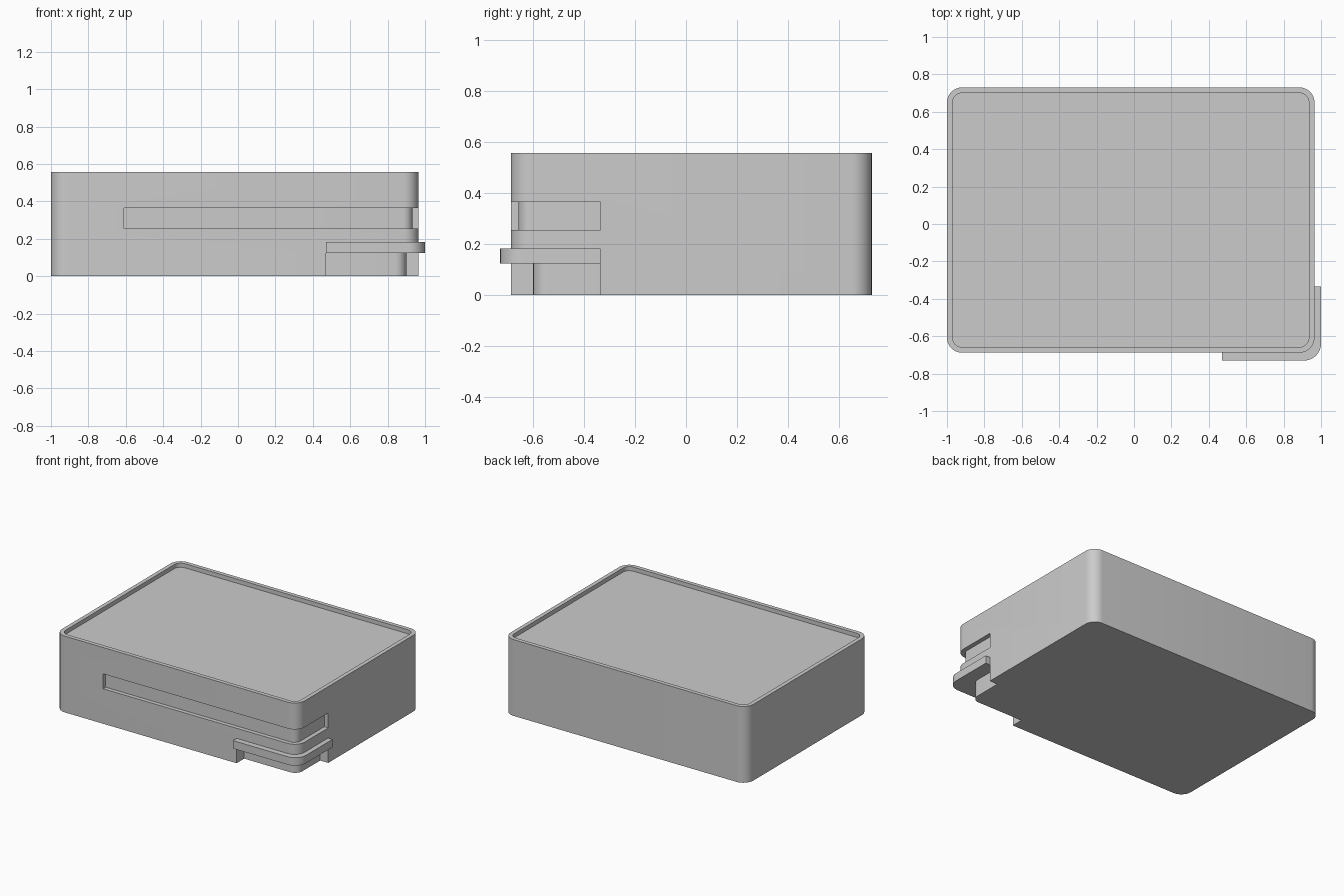
import bpy, bmesh, math

if "Cube" in bpy.data.objects:
    bpy.data.objects.remove(bpy.data.objects["Cube"])


def arc(cx, cy, r, start, n=8):
    """Quarter circle points, counter-clockwise from start degrees."""
    return [(cx + r * math.cos(math.radians(start + 90 * i / n)),
             cy + r * math.sin(math.radians(start + 90 * i / n))) for i in range(n + 1)]


def rounded_rect(x0, x1, y0, y1, r):
    return (arc(x1 - r, y0 + r, r, -90) + arc(x1 - r, y1 - r, r, 0)
            + arc(x0 + r, y1 - r, r, 90) + arc(x0 + r, y0 + r, r, 180))


def corner_band(x_start, y_end, outer, inner):
    """L-shaped outline wrapping the front right corner; outer/inner = (x, y, radius)."""
    def edge(x, y, r):
        return [(x_start, y)] + arc(x - r, y + r, r, -90) + [(x, y_end)]
    return edge(*outer) + edge(*inner)[::-1]


def prism(name, outline, z0, z1):
    bm = bmesh.new()
    face = bm.faces.new([bm.verts.new((x, y, z0)) for x, y in outline])
    ext = bmesh.ops.extrude_face_region(bm, geom=[face])
    for v in ext["geom"]:
        if isinstance(v, bmesh.types.BMVert):
            v.co.z = z1
    bmesh.ops.recalc_face_normals(bm, faces=bm.faces)
    me = bpy.data.meshes.new(name)
    bm.to_mesh(me)
    bm.free()
    ob = bpy.data.objects.new(name, me)
    bpy.context.collection.objects.link(ob)
    return ob


def cut(target, cutter):
    mod = target.modifiers.new("cut", "BOOLEAN")
    mod.operation, mod.solver, mod.object = "DIFFERENCE", "EXACT", cutter
    bpy.context.view_layer.objects.active = target
    bpy.ops.object.modifier_apply(modifier=mod.name)
    bpy.data.objects.remove(cutter)


def smooth(ob):
    bpy.ops.object.select_all(action="DESELECT")
    ob.select_set(True)
    bpy.context.view_layer.objects.active = ob
    bpy.ops.object.shade_smooth_by_angle(angle=math.radians(30))


# Main case with rounded vertical corners
case = prism("case", rounded_rect(-1, 0.965, -0.688, 0.73, 0.08), 0, 0.558)

# Shallow tray in the top, leaving a thin rim
cut(case, prism("tray_cutter", rounded_rect(-0.97, 0.935, -0.658, 0.70, 0.05), 0.528, 0.7))

# Long slot around the front right corner
cut(case, prism("slot_cutter",
                corner_band(-0.61, -0.335, (1.1, -0.85, 0.01), (0.933, -0.658, 0.05)),
                0.256, 0.365))

# Notch under the ledge
cut(case, prism("notch_cutter",
                corner_band(0.47, -0.335, (1.1, -0.85, 0.01), (0.90, -0.60, 0.06)),
                -0.1, 0.15))

# Projecting ledge wrapping the same corner
ledge = prism("ledge",
              corner_band(0.47, -0.335, (1.0, -0.73, 0.09), (0.87, -0.57, 0.04)),
              0.124, 0.182)

smooth(case)
smooth(ledge)
